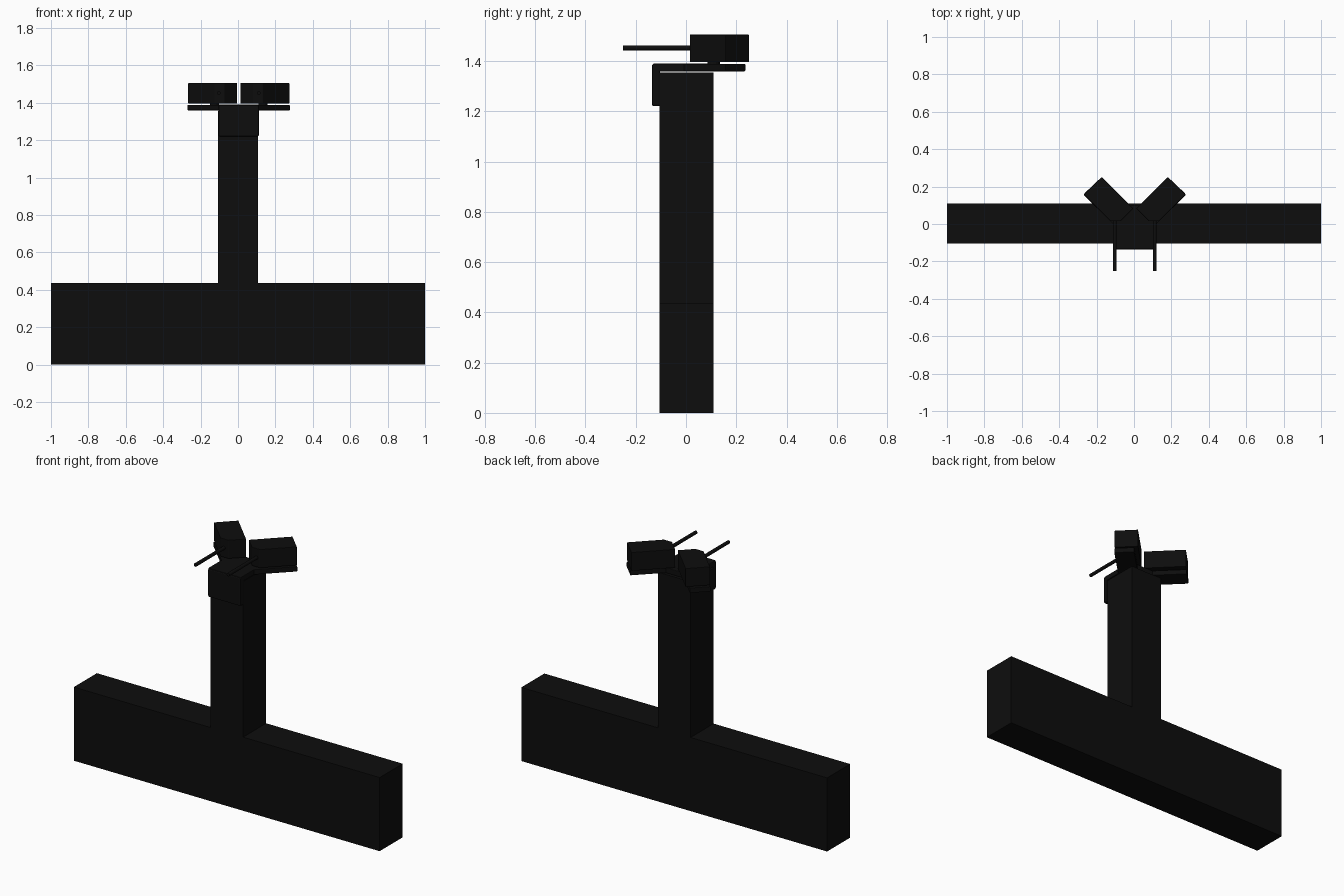
import bpy, bmesh
from math import pi

if "Cube" in bpy.data.objects:
    bpy.data.objects.remove(bpy.data.objects["Cube"])

black = bpy.data.materials.new("black")
black.diffuse_color = (0.004, 0.004, 0.004, 1)
black.use_nodes = True
black.node_tree.nodes["Principled BSDF"].inputs["Base Color"].default_value = black.diffuse_color
CX = 0.004  # symmetry line of the top fittings


def prism(name, outline, z0, z1, bevel=0.0):
    """Extrude an xy outline (counter-clockwise) from z0 to z1."""
    bm = bmesh.new()
    face = bm.faces.new([bm.verts.new((x, y, z0)) for x, y in outline])
    top = bmesh.ops.extrude_face_region(bm, geom=[face])["geom"]
    bmesh.ops.translate(bm, vec=(0, 0, z1 - z0),
                        verts=[v for v in top if isinstance(v, bmesh.types.BMVert)])
    bmesh.ops.recalc_face_normals(bm, faces=bm.faces)
    me = bpy.data.meshes.new(name)
    bm.to_mesh(me)
    bm.free()
    me.materials.append(black)
    ob = bpy.data.objects.new(name, me)
    bpy.context.collection.objects.link(ob)
    if bevel:
        m = ob.modifiers.new("bevel", 'BEVEL')
        m.width, m.segments = bevel, 2
    return ob


def box(name, x0, x1, y0, y1, z0, z1, bevel=0.0):
    return prism(name, [(x0, y0), (x1, y0), (x1, y1), (x0, y1)], z0, z1, bevel)


def sided(outline, s):
    return [(CX + s * x, y) for x, y in (outline if s > 0 else outline[::-1])]


# Base beam and upright column
box("base_beam", -1, 1, -0.105, 0.11, 0, 0.435)
box("column", -0.107, 0.107, -0.105, 0.11, 0.435, 1.355)

# Folded bracket: front plate and top plate
box("bracket_front", CX - 0.107, CX + 0.107, -0.135, -0.104, 1.22, 1.388, 0.006)
box("bracket_top", CX - 0.107, CX + 0.107, -0.132, 0.10, 1.358, 1.39, 0.004)

# Diagonal bracket arms, angled boxes with a flat front corner, and rods
block = [(0.009, 0.083), (0.077, 0.015), (0.129, 0.015), (0.271, 0.157), (0.177, 0.251)]
arm = [(0.0, 0.045), (0.07, -0.045), (0.274, 0.157), (0.266, 0.166), (0.194, 0.237)]
for s, side in ((-1, "left"), (1, "right")):
    prism("arm_" + side, sided(arm, s), 1.359, 1.389, 0.003)
    prism("block_" + side, sided(block, s), 1.396, 1.505, 0.002)
    bpy.ops.mesh.primitive_cylinder_add(vertices=16, radius=0.01, depth=0.285,
                                        location=(CX + s * 0.107, -0.1085, 1.452),
                                        rotation=(pi / 2, 0, 0))
    rod = bpy.context.object
    rod.name = "rod_" + side
    rod.data.materials.append(black)
    bpy.ops.object.shade_smooth_by_angle()
    # Short post joining arm and block
    bpy.ops.mesh.primitive_cylinder_add(vertices=16, radius=0.025, depth=0.012,
                                        location=(CX + s * 0.13, 0.11, 1.392))
    post = bpy.context.object
    post.name = "post_" + side
    post.data.materials.append(black)
